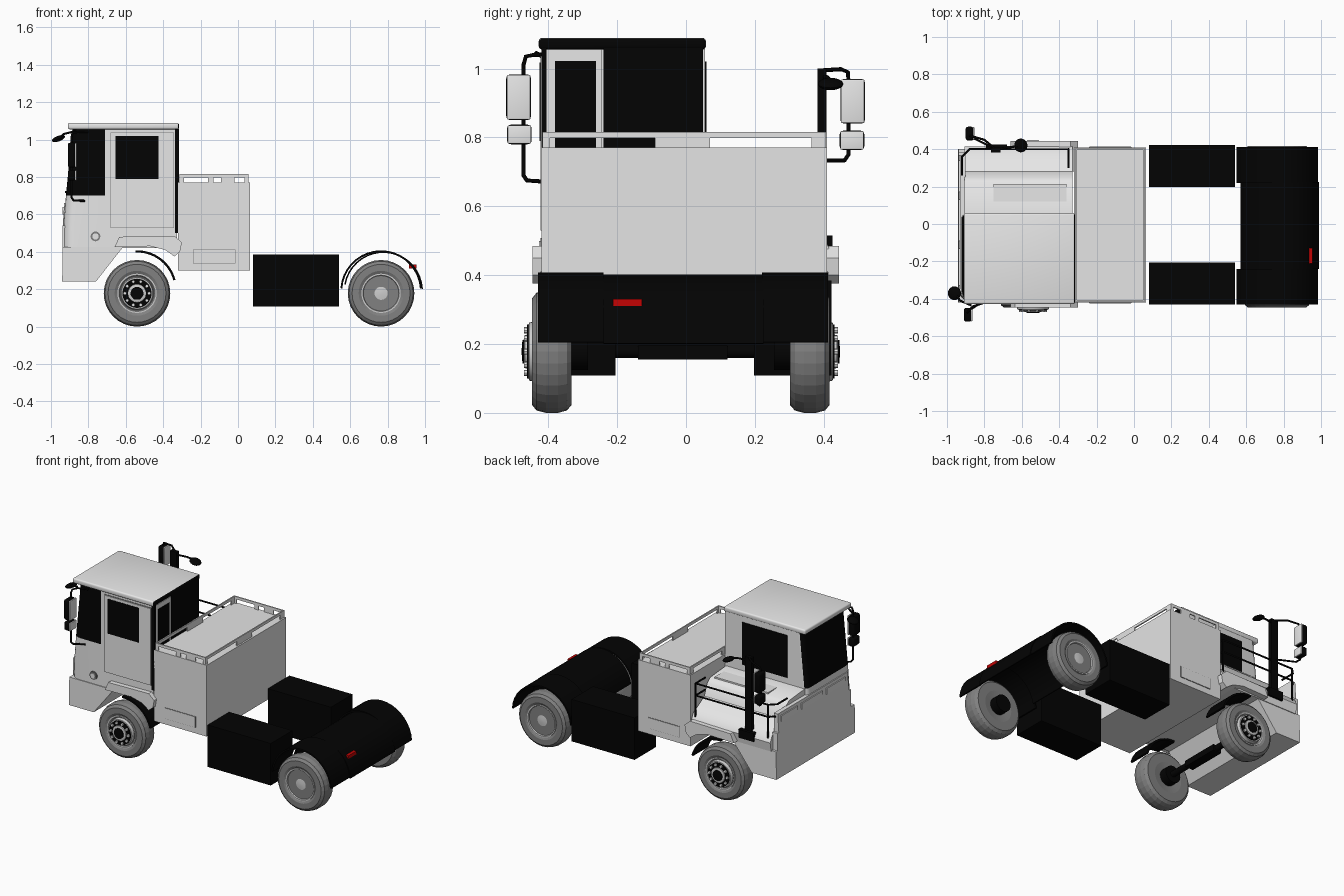
import bpy, bmesh, math
from mathutils import Matrix

if "Cube" in bpy.data.objects:
    bpy.data.objects.remove(bpy.data.objects["Cube"])


def material(name, r, g, b):
    m = bpy.data.materials.new(name)
    m.diffuse_color = (r, g, b, 1)
    m.use_nodes = True
    m.node_tree.nodes["Principled BSDF"].inputs["Base Color"].default_value = m.diffuse_color
    return m


WHITE = material("body_white", .95, .95, .95)
GREY = material("panel_grey", .78, .78, .78)
BLACK = material("black", .001, .001, .001)
TYRE = material("tyre_grey", .22, .22, .22)
RIM = material("rim_grey", .62, .62, .62)
RED = material("lamp_red", .55, .001, .001)
MID = -.015  # wheel centre line in y


def finish(name, bm, mats, rule=None, smooth=True):
    bmesh.ops.recalc_face_normals(bm, faces=bm.faces[:])
    bm.normal_update()
    if rule:
        for f in bm.faces:
            f.material_index = rule(f.calc_center_median(), f.normal)
    me = bpy.data.meshes.new(name)
    bm.to_mesh(me)
    bm.free()
    ob = bpy.data.objects.new(name, me)
    bpy.context.collection.objects.link(ob)
    for m in mats if isinstance(mats, list) else [mats]:
        me.materials.append(m)
    if smooth:
        bpy.ops.object.select_all(action='DESELECT')
        ob.select_set(True)
        bpy.context.view_layer.objects.active = ob
        bpy.ops.object.shade_smooth_by_angle(angle=math.radians(35))
    return ob


def box(name, x0, x1, y0, y1, z0, z1, mats, bevel=0, rule=None):
    bm = bmesh.new()
    mat = Matrix.Translation(((x0+x1)/2, (y0+y1)/2, (z0+z1)/2)) @ Matrix.Diagonal((x1-x0, y1-y0, z1-z0, 1))
    bmesh.ops.create_cube(bm, size=1, matrix=mat)
    if bevel:
        bmesh.ops.bevel(bm, geom=bm.edges[:], offset=bevel, segments=3, profile=.5, affect='EDGES')
    return finish(name, bm, mats, rule, bevel > 0)


def loft(bm, rings):
    vs = [[bm.verts.new(p) for p in r] for r in rings]
    n = len(vs[0])
    for a, b in zip(vs, vs[1:]):
        for i in range(n):
            bm.faces.new((a[i], a[(i+1) % n], b[(i+1) % n], b[i]))
    bm.faces.new(vs[0])
    bm.faces.new(vs[-1])


def prism(name, pts, a, b, mats, axis='y'):
    """Profile swept from a to b along the y axis (xz points) or the x axis (yz points)."""
    bm = bmesh.new()
    place = (lambda p, t: (p[0], t, p[1])) if axis == 'y' else (lambda p, t: (t, p[0], p[1]))
    loft(bm, [[place(p, t) for p in pts] for t in (a, b)])
    return finish(name, bm, mats)


def arc(cx, cz, r, a0, a1, n):
    return [(cx + r*math.cos(math.radians(a0+(a1-a0)*i/n)),
             cz + r*math.sin(math.radians(a0+(a1-a0)*i/n))) for i in range(n+1)]


def arch(name, cx, cz, r, t, a0, a1, y0, y1):
    prism(name, arc(cx, cz, r, a0, a1, 18) + arc(cx, cz, r-t, a1, a0, 18), y0, y1, BLACK)


def tube(name, pts, r, mat=BLACK):
    cu = bpy.data.curves.new(name, 'CURVE')
    cu.dimensions = '3D'
    cu.bevel_depth = r
    cu.bevel_resolution = 2
    cu.use_fill_caps = True
    sp = cu.splines.new('POLY')
    sp.points.add(len(pts)-1)
    for q, p in zip(sp.points, pts):
        q.co = (*p, 1)
    cu.materials.append(mat)
    ob = bpy.data.objects.new(name, cu)
    bpy.context.collection.objects.link(ob)
    bpy.ops.object.select_all(action='DESELECT')
    ob.select_set(True)
    bpy.context.view_layer.objects.active = ob
    bpy.ops.object.convert(target='MESH')


def cylinder_y(name, x, y, z, r, h, mat, n=24):
    bm = bmesh.new()
    bmesh.ops.create_cone(bm, cap_ends=True, segments=n, radius1=r, radius2=r, depth=h,
                          matrix=Matrix.Translation((x, y, z)) @ Matrix.Rotation(math.pi/2, 4, 'X'))
    finish(name, bm, mat)


def lathe(name, cx, cz, side, prof, mat, n=32, smooth=True):
    bm = bmesh.new()
    loft(bm, [[(cx + r*math.cos(2*math.pi*i/n), MID + side*(.317+w), cz + r*math.sin(2*math.pi*i/n))
               for i in range(n)] for r, w in prof])
    finish(name, bm, mat, smooth=smooth)


def wheel(label, cx, side, front):
    cz = .178
    lathe(label + "_tyre", cx, cz, side, [(.03, .01), (.10, 0), (.155, 0), (.171, .014), (.178, .04),
          (.178, .075), (.171, .102), (.155, .115), (.12, .115), (.10, .105)], TYRE, smooth=False)
    if front:
        lathe(label + "_rim", cx, cz, side, [(.105, .09), (.105, .114), (.097, .114), (.09, .10), (.084, .124),
              (.055, .128), (.045, .11)], RIM)
        lathe(label + "_hub_plate", cx, cz, side, [(.078, .10), (.078, .129), (.01, .131)], BLACK)
        lathe(label + "_hub_ring", cx, cz, side, [(.05, .125), (.048, .136), (.03, .14), (.01, .14)], RIM)
        lathe(label + "_hub", cx, cz, side, [(.036, .125), (.034, .143), (.01, .145)], BLACK)
        br, bw, bc = .065, .131, WHITE
    else:
        lathe(label + "_rim", cx, cz, side, [(.105, .09), (.105, .114), (.097, .114), (.088, .08), (.055, .07),
              (.04, .075), (.035, .105), (.01, .108)], RIM)
        br, bw, bc = .058, .074, BLACK
    for i in range(10):
        a = 2*math.pi*i/10
        cylinder_y(label + "_wheel_nut", cx + br*math.cos(a), MID + side*(.317+bw), cz + br*math.sin(a),
                   .009, .016, bc, 8)


# Wheels and front axle
for side, s in ((-1, "near"), (1, "far")):
    wheel("front_" + s, -.54, side, True)
    wheel("rear_" + s, .765, side, False)
    for cx in (-.54, .765):
        cylinder_y("brake_drum", cx, MID + side*.30, .18, .055, .06, BLACK)
cylinder_y("front_axle", -.54, MID, .18, .02, .6, BLACK, 12)
box("front_axle_beam", -.57, -.51, -.14, .12, .155, .195, BLACK)

# Rear mudguards, centre cover and lamp
arch("rear_mudguard_near", .765, .19, .218, .010, 4, 176, -.43, -.24)
arch("rear_mudguard_far", .765, .19, .218, .010, 4, 176, .22, .412)
arch("rear_centre_cover", .777, .19, .212, .008, 3, 170, -.24, .225)
box("rear_lamp", .915, .954, -.212, -.128, .31, .331, RED)

# Side tanks
box("side_tank_near", .08, .54, -.43, -.205, .108, .385, BLACK)
box("side_tank_far", .08, .54, .197, .422, .108, .385, BLACK)

# Equipment box with slotted top rail
box("equipment_box", -.32, .065, -.42, .41, .30, .77, GREY)
for y in (-.416, .398):
    box("box_rail_side", -.312, .055, y, y+.008, .798, .816, GREY)
    for x0, x1 in ((-.312, -.29), (-.16, -.13), (-.09, -.02), (.035, .055)):
        box("box_rail_post", x0, x1, y, y+.008, .77, .80, GREY)
for x in (-.312, .047):
    box("box_rail_end", x, x+.008, -.416, .406, .798, .816, GREY)
    for y0, y1 in ((-.416, -.395), (-.09, .07), (.365, .406)):
        box("box_rail_post", x, x+.008, y0, y1, .77, .80, GREY)
for y in (-.421, .411):
    box("box_hatch_outline", -.241, -.014, y-.0012, y+.0012, .338, .411, TYRE)
    box("box_hatch", -.239, -.016, y-.003, y+.003, .34, .409, GREY)

# Cab shell: plan outline lofted upward, windscreen picked by face position
BACK, Y0, Y1 = -.325, -.415, .055


def plan(f, z):
    r, q = .06, .03
    pts = [(BACK, Y0), (-.71, Y0)] + arc(f+r, Y0+r, r, 270, 180, 5) + arc(f+q, Y1-q, q, 180, 90, 4) + [(BACK, Y1)]
    return [(x, y, z) for x, y in pts]


bm = bmesh.new()
loft(bm, [plan(f, z) for f, z in ((-.935, .42), (-.932, .55), (-.92, .70), (-.885, 1.06))])
finish("cab", bm, [WHITE, BLACK], lambda c, n: int(.7 < c.z < 1.05 and (n.x < -.5 or (c.x < -.71 and c.y < -.2))))
box("cab_roof", -.91, -.316, -.428, .058, 1.055, 1.089, [WHITE, BLACK], .010, lambda c, n: int(n.x > .6))

# Door, side windows and rear wall
box("door_outline", -.683, -.341, -.418, -.412, .527, 1.039, TYRE)
box("door", -.68, -.344, -.423, -.415, .53, 1.036, WHITE)
box("door_window", -.655, -.425, -.426, -.42, .79, 1.018, BLACK)
box("door_pillar", -.336, -.315, -.42, -.405, .50, 1.06, BLACK)
box("inner_side_window", -.78, -.45, .05, .059, .74, 1.02, BLACK)
box("cab_rear_panel", -.328, -.318, -.24, .05, .50, 1.06, BLACK)
box("cab_rear_frame", -.328, -.319, -.408, -.245, .50, 1.055, WHITE)
box("cab_rear_window", -.322, -.316, -.38, -.262, .72, 1.022, BLACK)
cylinder_y("filler_ring", -.762, -.417, .482, .026, .012, TYRE)
cylinder_y("filler_cap", -.762, -.42, .482, .017, .014, WHITE)

# Bumper, front panel and grille
prism("bumper", [(-.94, .24), (-.76, .24), (-.615, .425), (-.938, .425)], -.42, .40, GREY)
prism("front_panel", [(-.938, .425), (-.937, .54), (-.90, .54), (-.90, .425)], -.38, .385, GREY)
prism("front_grille", [(-.937, .54), (-.929, .66), (-.90, .66), (-.90, .54)], -.36, .37, GREY)
for y0, y1 in ((-.33, -.13), (-.09, .13), (.17, .34)):
    box("grille_slot", -.937, -.928, y0, y1, .60, .64, WHITE)

# Engine hood beside the cab
prism("engine_hood", [(.05, .42), (.405, .42), (.415, .48), (.395, .52), (.34, .55), (.28, .585),
                      (.25, .66), (.22, .685), (.05, .70)], -.905, -.33, WHITE, 'x')
box("hood_hatch", -.75, -.36, .12, .215, .684, .695, WHITE)

# Front mudguards: light outer skin and black liner
guard = [(-.66, .425), (-.635, .48), (-.34, .485), (-.30, .45), (-.31, .40), (-.34, .375), (-.39, .41), (-.47, .43)]
for y0, y1, l0, l1 in ((-.446, -.30, -.43, -.28), (.28, .444, .26, .42)):
    prism("front_mudguard", guard, y0, y1, WHITE)
    arch("front_mudguard_liner", -.54, .195, .213, .012, 15, 92, l0, l1)

# Hand rails along the hood
for z in (.72, .64):
    tube("hand_rail", [(-.35, .30, z), (-.35, .40, z), (-.88, .40, z), (-.92, .36, z), (-.92, .26, z)], .006)
for x, y in ((-.35, .40), (-.88, .40)):
    tube("rail_post", [(x, y, .50), (x, y, .72)], .006)

# Exhaust-side mast with foot
box("mast", -.765, -.715, .382, .408, .49, 1.0, BLACK)
box("mast_foot", -.79, -.68, .37, .425, .46, .515, BLACK)


def mirror(label, x, y, z0, z1):
    box(label + "_housing", x-.03, x+.012, y-.036, y+.036, z0, z1, BLACK, .012)
    box(label + "_glass", x+.008, x+.017, y-.034, y+.034, z0+.002, z1-.002, WHITE, .003)


def round_mirror(name, x, y, z, tilt):
    bm = bmesh.new()
    bmesh.ops.create_uvsphere(bm, u_segments=20, v_segments=10, radius=.037,
                              matrix=Matrix.Translation((x, y, z)) @ Matrix.Rotation(tilt, 4, 'Y')
                              @ Matrix.Diagonal((1, 1, .4, 1)))
    finish(name, bm, BLACK)


# Mirrors and their arms
mirror("near_mirror", -.88, -.486, .85, .983)
mirror("near_small_mirror", -.88, -.484, .78, .837)
tube("near_mirror_arm", [(-.80, -.42, 1.04), (-.86, -.44, 1.04), (-.885, -.465, 1.035), (-.89, -.472, 1.01),
                         (-.89, -.472, .69), (-.88, -.462, .675), (-.82, -.42, .672)], .006)
round_mirror("near_round_mirror", -.96, -.37, 1.005, -.35)
tube("near_round_mirror_arm", [(-.955, -.37, 1.01), (-.93, -.41, 1.03), (-.87, -.435, 1.045)], .006)
mirror("far_mirror", -.87, .484, .84, .97)
mirror("far_small_mirror", -.87, .482, .763, .82)
tube("far_mirror_arm", [(-.74, .40, .995), (-.80, .45, .998), (-.87, .47, .99), (-.88, .472, .96),
                        (-.88, .472, .75), (-.86, .46, .733), (-.74, .40, .733)], .006)
round_mirror("far_round_mirror", -.605, .42, .955, .3)
tube("far_round_mirror_arm", [(-.61, .42, .965), (-.66, .41, .975), (-.74, .40, .975)], .006)
